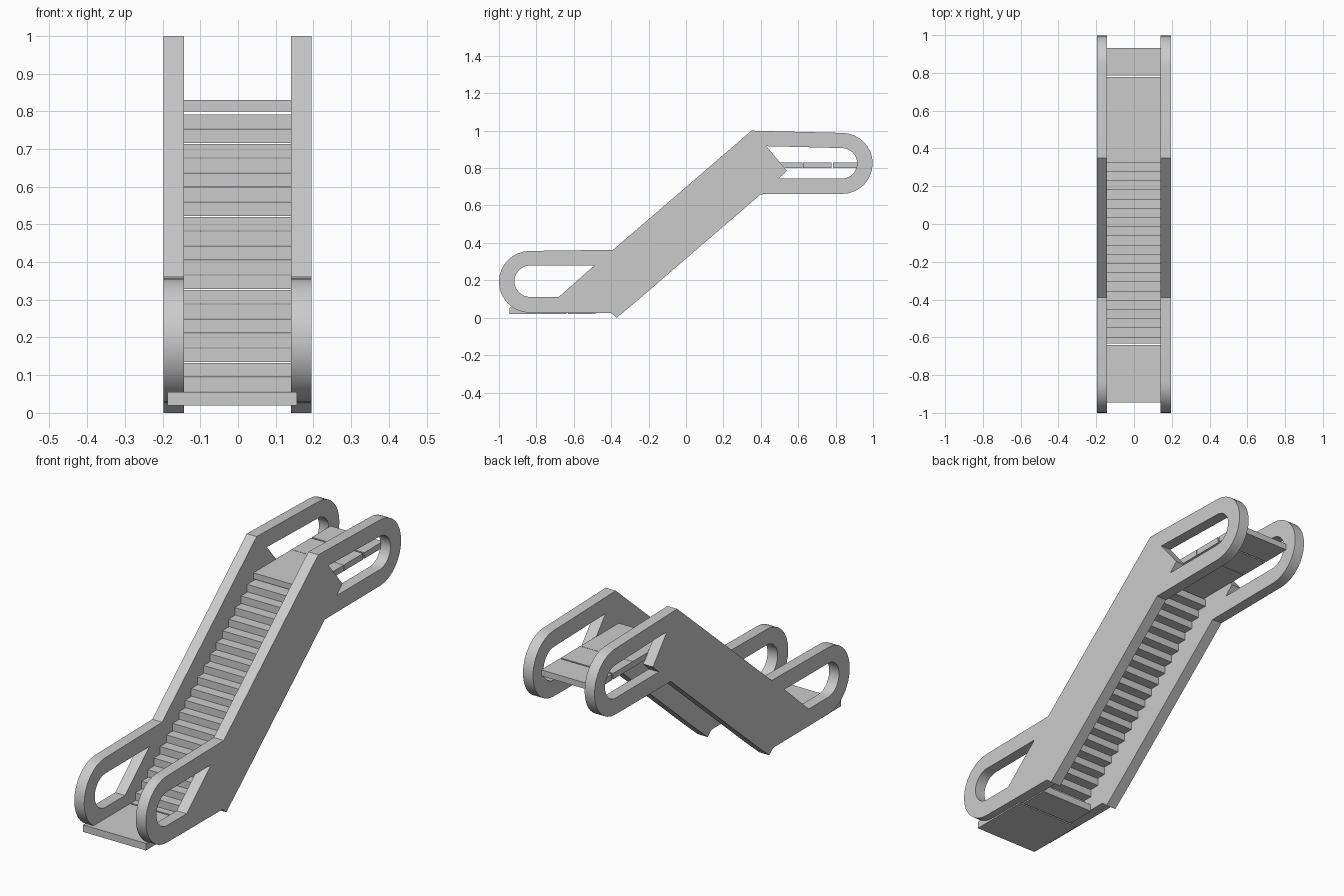
import bpy
import math
from mathutils import Matrix

if "Cube" in bpy.data.objects:
    bpy.data.objects.remove(bpy.data.objects["Cube"])

# Maps a profile drawn in (y, z) and extruded along its normal onto world axes
YZ_PLANE = Matrix(((0, 0, 1, 0), (1, 0, 0, 0), (0, 1, 0, 0), (0, 0, 0, 1)))


def arc(cy, cz, r, start, end, n=16):
    angles = [math.radians(start + (end - start) * i / n) for i in range(n + 1)]
    return [(cy + r * math.cos(a), cz + r * math.sin(a)) for a in angles]


def box(name, x, y, z):
    verts = [(a, b, c) for a in x for b in y for c in z]
    faces = [(0, 1, 3, 2), (4, 6, 7, 5), (0, 4, 5, 1),
             (2, 3, 7, 6), (0, 2, 6, 4), (1, 5, 7, 3)]
    mesh = bpy.data.meshes.new(name)
    mesh.from_pydata(verts, [], faces)
    obj = bpy.data.objects.new(name, mesh)
    bpy.context.collection.objects.link(obj)
    return obj


def panel(name, loops, x0, x1):
    curve = bpy.data.curves.new(name + "_profile", 'CURVE')
    curve.dimensions = '2D'
    curve.fill_mode = 'BOTH'
    curve.extrude = (x1 - x0) / 2
    for pts in loops:
        spline = curve.splines.new('POLY')
        spline.points.add(len(pts) - 1)
        for p, (y, z) in zip(spline.points, pts):
            p.co = (y, z, 0, 1)
        spline.use_cyclic_u = True
    temp = bpy.data.objects.new(name + "_profile", curve)
    bpy.context.collection.objects.link(temp)
    deps = bpy.context.evaluated_depsgraph_get()
    mesh = bpy.data.meshes.new_from_object(temp.evaluated_get(deps))
    bpy.data.objects.remove(temp)
    mesh.transform(Matrix.Translation(((x0 + x1) / 2, 0, 0)) @ YZ_PLANE)
    obj = bpy.data.objects.new(name, mesh)
    bpy.context.collection.objects.link(obj)
    bpy.ops.object.select_all(action='DESELECT')
    obj.select_set(True)
    bpy.context.view_layer.objects.active = obj
    bpy.ops.object.shade_smooth_by_angle(angle=math.radians(30))
    return obj


# Side balustrades: one outline with a handrail opening at each landing
outline = ([(0.35, 1.0), (-0.39, 0.363)]
           + arc(-0.835, 0.192, 0.165, 90, 270)
           + [(-0.40, 0.025), (-0.37, 0.0), (-0.26, 0.092), (0.40, 0.66)]
           + arc(0.835, 0.825, 0.163, -90, 90))
lower_opening = ([(-0.49, 0.28)] + arc(-0.833, 0.195, 0.084, 90, 270)
                 + [(-0.68, 0.111)])
upper_opening = ([(0.54, 0.785), (0.495, 0.743)]
                 + arc(0.833, 0.825, 0.082, -90, 90) + [(0.43, 0.917)])
loops = [outline, lower_opening, upper_opening]
panel("left_balustrade", loops, -0.197, -0.143)
panel("right_balustrade", loops, 0.140, 0.195)

# Flight of steps
INNER = (-0.145, 0.142)
RISE, RUN, COUNT = 0.03875, 0.0487, 19
steps = box("steps", INNER, (-0.60, -0.53), (0.057, 0.055 + RISE))
array = steps.modifiers.new("repeat", 'ARRAY')
array.count = COUNT
array.use_relative_offset = False
array.use_constant_offset = True
array.constant_offset_displace = (0, RUN, RISE)

# Bottom landing plates
box("bottom_entry_plate", (-0.187, 0.157), (-0.945, -0.64), (0.02, 0.055))
box("bottom_comb_plate", INNER, (-0.632, -0.485), (0.02, 0.055))

# Top landing plates
box("top_comb_plate", INNER, (0.325, 0.624), (0.80, 0.83))
box("top_middle_plate", INNER, (0.626, 0.777), (0.80, 0.83))
box("top_exit_plate", INNER, (0.785, 0.932), (0.80, 0.83))
